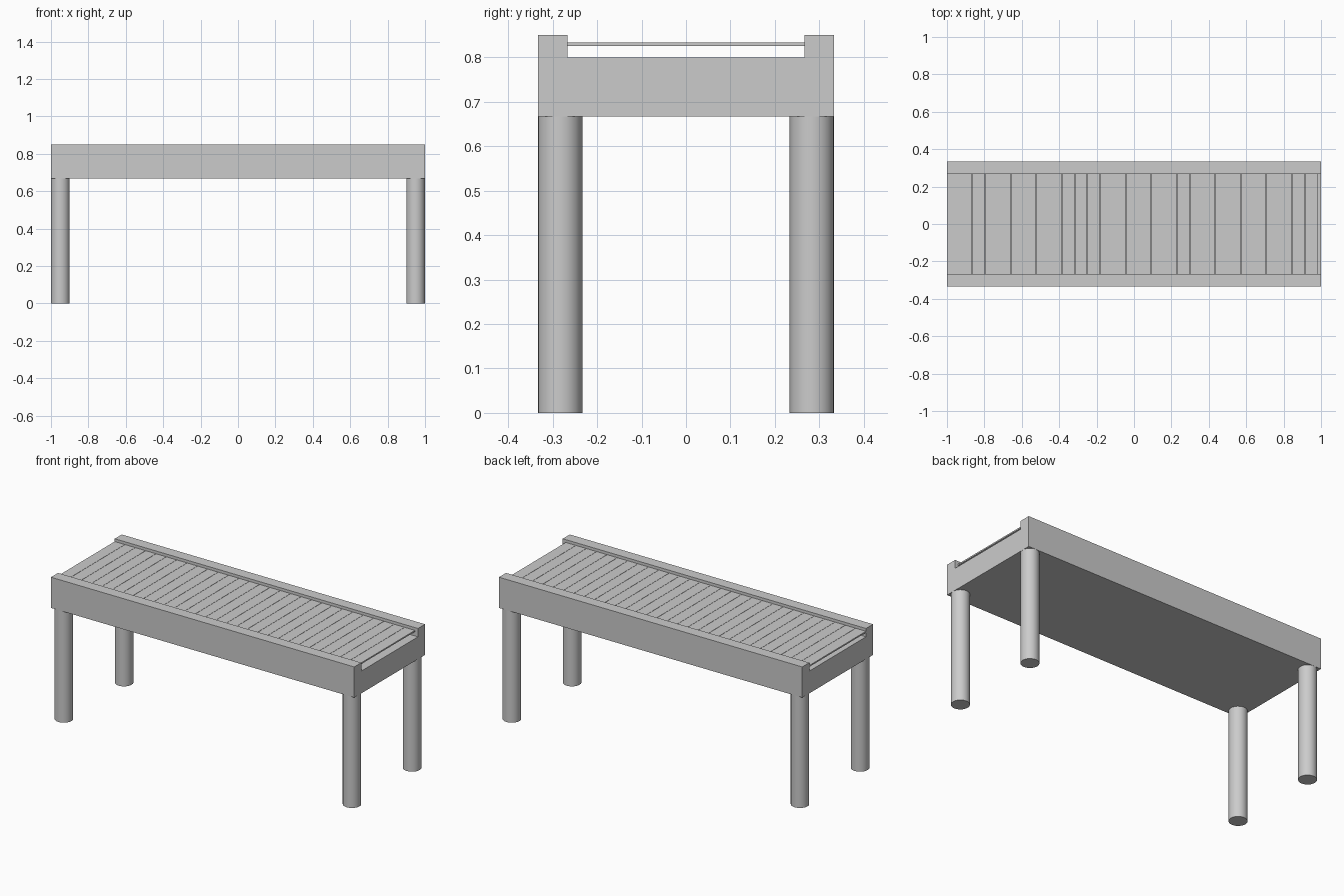
import bpy, bmesh
from mathutils import Matrix, Vector

cube = bpy.data.objects.get("Cube")
if cube:
    bpy.data.objects.remove(cube, do_unlink=True)

grey = bpy.data.materials.new("plain grey")
grey.use_nodes = True
grey.diffuse_color = (0.6, 0.6, 0.6, 1)
grey.node_tree.nodes["Principled BSDF"].inputs["Base Color"].default_value = (0.6, 0.6, 0.6, 1)


def finish(name, bm):
    bmesh.ops.recalc_face_normals(bm, faces=bm.faces)
    mesh = bpy.data.meshes.new(name)
    bm.to_mesh(mesh)
    bm.free()
    mesh.materials.append(grey)
    obj = bpy.data.objects.new(name, mesh)
    bpy.context.collection.objects.link(obj)
    return obj


HALF_LENGTH, HALF_WIDTH = 1.0, 1 / 3
BED_BOTTOM, BED_TOP, RAIL_TOP = 0.667, 0.8, 0.85
RAIL_INNER = 0.267

# Bed with raised side rails: a channel profile extruded along the length
half = [(HALF_WIDTH, BED_BOTTOM), (HALF_WIDTH, RAIL_TOP),
        (RAIL_INNER, RAIL_TOP), (RAIL_INNER, BED_TOP)]
profile = half + [(-y, z) for y, z in reversed(half)]
bm = bmesh.new()
face = bm.faces.new([bm.verts.new((-HALF_LENGTH, y, z)) for y, z in profile])
end = bmesh.ops.extrude_face_region(bm, geom=[face], use_keep_orig=True)
moved = [v for v in end["geom"] if isinstance(v, bmesh.types.BMVert)]
bmesh.ops.translate(bm, verts=moved, vec=Vector((2 * HALF_LENGTH, 0, 0)))
finish("bed_frame", bm)

# Thin cross slats spanning the rails, with narrow gaps
SLAT_WIDTH, SLAT_PITCH, SLAT_COUNT = 0.0667, 0.06833, 29
SLAT_BOTTOM, SLAT_TOP = 0.825, 0.8333
bm = bmesh.new()
for i in range(SLAT_COUNT):
    x = -HALF_LENGTH + i * SLAT_PITCH + SLAT_WIDTH / 2
    place = Matrix.Translation((x, 0, (SLAT_BOTTOM + SLAT_TOP) / 2))
    size = Matrix.Diagonal((SLAT_WIDTH, 2 * RAIL_INNER, SLAT_TOP - SLAT_BOTTOM, 1))
    bmesh.ops.create_cube(bm, size=1, matrix=place @ size)
finish("slats", bm)

# Four round legs flush with the corners
RADIUS = 0.05
for end_name, sy in (("front", -1), ("back", 1)):
    for side_name, sx in (("left", 1), ("right", -1)):
        bm = bmesh.new()
        place = Matrix.Translation((sx * (HALF_LENGTH - RADIUS),
                                    sy * (HALF_WIDTH - RADIUS), BED_BOTTOM / 2))
        bmesh.ops.create_cone(bm, cap_ends=True, segments=24, radius1=RADIUS,
                              radius2=RADIUS, depth=BED_BOTTOM, matrix=place)
        leg = finish(f"{end_name}_{side_name}_leg", bm)
        bpy.ops.object.select_all(action="DESELECT")
        leg.select_set(True)
        bpy.context.view_layer.objects.active = leg
        bpy.ops.object.shade_smooth_by_angle()
